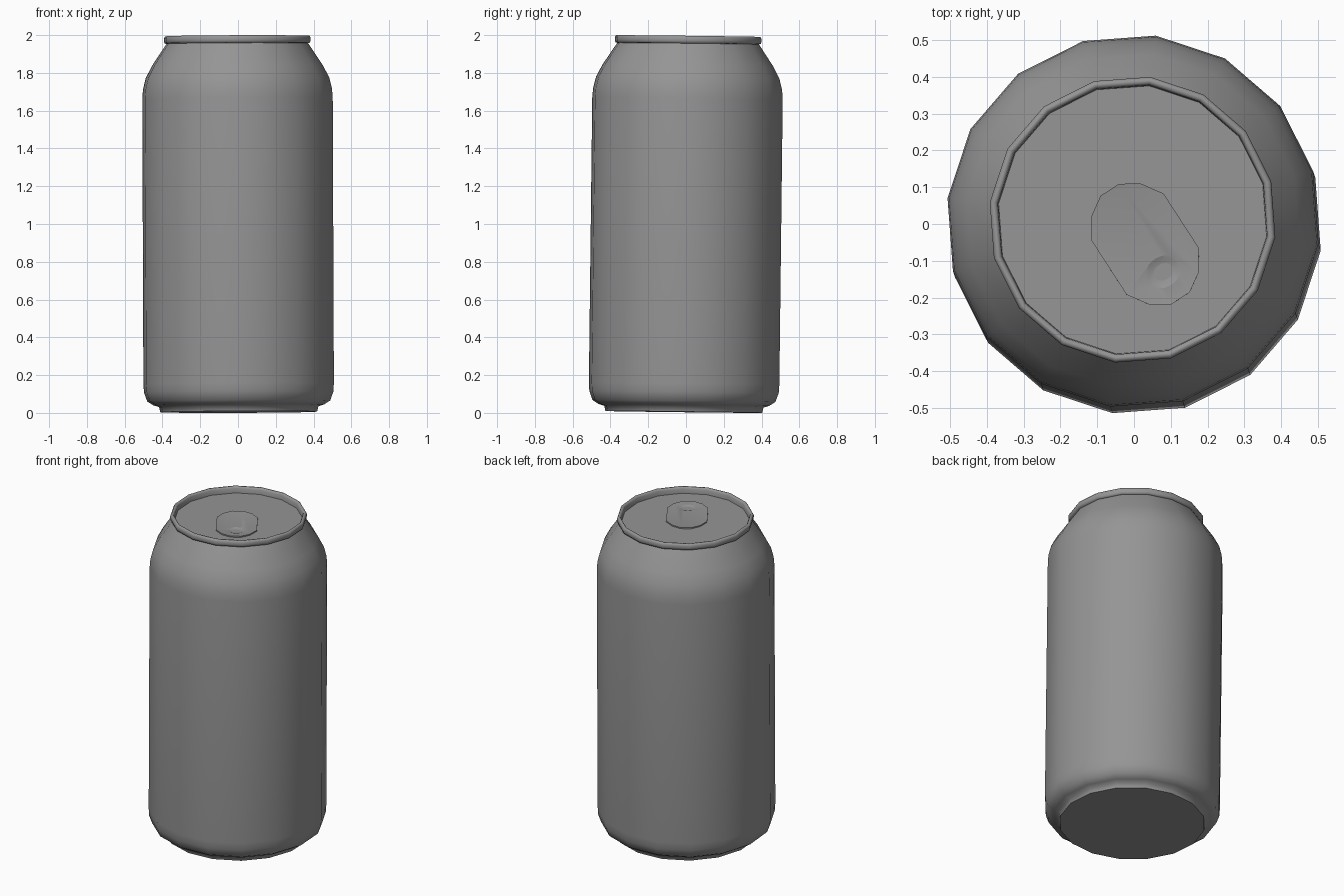
import bpy, bmesh, math
from mathutils import Matrix, Vector

if "Cube" in bpy.data.objects:
    bpy.data.objects.remove(bpy.data.objects["Cube"])

SIDES = 16
TURN = math.radians(-7)
# The can leans very slightly off vertical
LEAN = (Matrix.Translation((0, 0, 1)) @ Matrix.Rotation(-0.0118, 4, 'X')
        @ Matrix.Rotation(-0.004, 4, 'Y') @ Matrix.Translation((0, 0, -0.995)))

metal = bpy.data.materials.new("dark_metal")
metal.diffuse_color = (0.3, 0.3, 0.3, 1)
metal.use_nodes = True
metal.node_tree.nodes["Principled BSDF"].inputs["Base Color"].default_value = metal.diffuse_color


def finish(name, bm):
    bmesh.ops.recalc_face_normals(bm, faces=bm.faces)
    bm.transform(LEAN)
    me = bpy.data.meshes.new(name)
    bm.to_mesh(me)
    bm.free()
    me.materials.append(metal)
    ob = bpy.data.objects.new(name, me)
    bpy.context.collection.objects.link(ob)
    return ob


def activate(ob):
    bpy.ops.object.select_all(action='DESELECT')
    ob.select_set(True)
    bpy.context.view_layer.objects.active = ob


# Can body: one turned profile of (radius, height), capped at base and lid
profile = [(0.418, 0.0), (0.425, 0.028), (0.455, 0.037), (0.488, 0.058),
           (0.505, 0.105), (0.508, 0.15), (0.508, 1.66), (0.504, 1.71),
           (0.489, 1.77), (0.455, 1.835), (0.378, 1.95),
           (0.388, 1.953), (0.391, 1.965), (0.391, 1.98), (0.385, 1.99),
           (0.375, 1.99), (0.369, 1.98), (0.367, 1.952)]
bm = bmesh.new()
rings = []
for r, z in profile:
    rings.append([bm.verts.new((r * math.cos(TURN + i * math.tau / SIDES),
                                r * math.sin(TURN + i * math.tau / SIDES), z))
                  for i in range(SIDES)])
for a, b in zip(rings, rings[1:]):
    for i in range(SIDES):
        j = (i + 1) % SIDES
        bm.faces.new((a[i], a[j], b[j], b[i]))
bm.faces.new(rings[0])
bm.faces.new(rings[-1])
activate(finish("can_body", bm))
bpy.ops.object.shade_smooth_by_angle(angle=math.radians(65))

# Pull tab: rounded oblong plate with a narrow bevelled top edge
PLACE = Matrix.Translation((0.034, -0.066, 0)) @ Matrix.Rotation(math.radians(-57), 4, 'Z')
quarter = [(0.088, 0.117), (0.144, 0.08), (0.176, 0.03)]
half = quarter + [(u, -v) for u, v in reversed(quarter)]
outline = half + [(-u, -v) for u, v in half]
bm = bmesh.new()
base = bm.faces.new([bm.verts.new(PLACE @ Vector((u, v, 1.946))) for u, v in outline])
top = bmesh.ops.extrude_face_region(bm, geom=[base], use_keep_orig=True)
bmesh.ops.translate(bm, vec=(0, 0, 0.013),
                    verts=[v for v in top['geom'] if isinstance(v, bmesh.types.BMVert)])
cap = [f for f in top['geom'] if isinstance(f, bmesh.types.BMFace)]
bmesh.ops.inset_region(bm, faces=cap, thickness=0.005, depth=0.001)
tab = finish("pull_tab", bm)

# Shallow finger dent pressed into the tab
bm = bmesh.new()
bmesh.ops.create_uvsphere(bm, u_segments=16, v_segments=16, radius=1)
bm.transform(PLACE @ Matrix.Translation((0.09, 0, 1.978))
             @ Matrix.Diagonal((0.06, 0.075, 0.028, 1)))
cutter = finish("dent_cutter", bm)
cutter.hide_render = True
mod = tab.modifiers.new("dent", 'BOOLEAN')
mod.operation = 'DIFFERENCE'
mod.object = cutter
activate(tab)
bpy.ops.object.modifier_apply(modifier="dent")
bpy.data.objects.remove(cutter)
bpy.ops.object.shade_smooth_by_angle(angle=math.radians(20))
